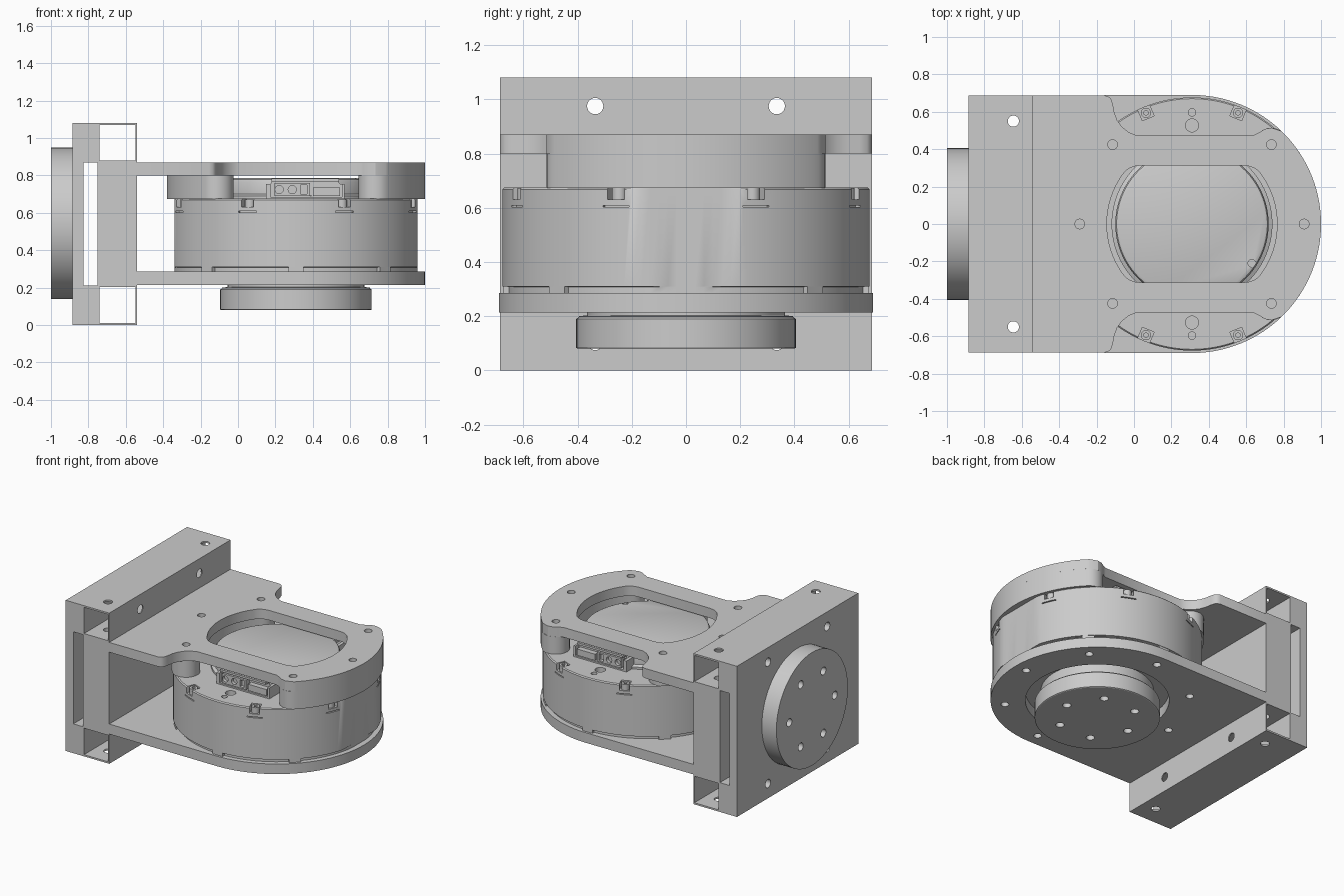
import bpy, bmesh
from math import sin, cos, radians, pi
from mathutils import Matrix, Vector

if "Cube" in bpy.data.objects:
    bpy.data.objects.remove(bpy.data.objects["Cube"])

CX = 0.31    # motor axis in x
RP = 0.69    # plate end radius


def finish(bm, name):
    bmesh.ops.recalc_face_normals(bm, faces=bm.faces)
    me = bpy.data.meshes.new(name)
    bm.to_mesh(me)
    bm.free()
    ob = bpy.data.objects.new(name, me)
    bpy.context.collection.objects.link(ob)
    return ob


def smooth(ob):
    bpy.ops.object.select_all(action='DESELECT')
    bpy.context.view_layer.objects.active = ob
    ob.select_set(True)
    bpy.ops.object.shade_smooth_by_angle(angle=radians(30))


def add_box(bm, x0, x1, y0, y1, z0, z1, rot=None):
    m = Matrix.Translation(((x0 + x1) / 2, (y0 + y1) / 2, (z0 + z1) / 2)) @ Matrix.Diagonal((x1 - x0, y1 - y0, z1 - z0, 1))
    bmesh.ops.create_cube(bm, size=1, matrix=rot @ m if rot else m)


def add_cyl(bm, c, r, depth, axis='Z', seg=24):
    m = Matrix.Translation(c)
    if axis != 'Z':
        m = m @ Matrix.Rotation(pi / 2, 4, 'Y' if axis == 'X' else 'X')
    bmesh.ops.create_cone(bm, cap_ends=True, segments=seg, radius1=r, radius2=r, depth=depth, matrix=m)


def add_prism(bm, pts, z0, z1):
    f = bm.faces.new([bm.verts.new((x, y, z0)) for x, y in pts])
    r = bmesh.ops.extrude_face_region(bm, geom=[f])
    bmesh.ops.translate(bm, vec=(0, 0, z1 - z0), verts=[v for v in r['geom'] if isinstance(v, bmesh.types.BMVert)])
    bmesh.ops.recalc_face_normals(bm, faces=bm.faces)


def prism(name, pts, z0, z1):
    bm = bmesh.new()
    add_prism(bm, pts, z0, z1)
    return finish(bm, name)


def lathe(name, profile, n=96, clamp=9):
    bm = bmesh.new()
    rings = [[bm.verts.new((CX + max(-clamp, min(clamp, r * cos(2 * pi * i / n))), r * sin(2 * pi * i / n), z))
              for i in range(n)] for r, z in profile]
    for a, b in zip(rings, rings[1:]):
        for i in range(n):
            bm.faces.new((a[i], a[(i + 1) % n], b[(i + 1) % n], b[i]))
    bm.faces.new(rings[0])
    bm.faces.new(rings[-1])
    return finish(bm, name)


def cut(ob, bm):
    cutter = finish(bm, "cutter")
    cutter.hide_render = True
    mod = ob.modifiers.new("cut", 'BOOLEAN')
    mod.operation, mod.solver, mod.object = 'DIFFERENCE', 'EXACT', cutter
    bpy.context.view_layer.objects.active = ob
    bpy.ops.object.modifier_apply(modifier=mod.name)
    bpy.data.objects.remove(cutter)


def arc(cx, cy, r, a0, a1, n):
    return [(cx + r * cos(radians(a0 + (a1 - a0) * i / n)), cy + r * sin(radians(a0 + (a1 - a0) * i / n)))
            for i in range(n + 1)]


def polar(r, deg, z):
    return Vector((CX + r * cos(radians(deg)), r * sin(radians(deg)), z))


def spin(deg):
    return Matrix.Translation((CX, 0, 0)) @ Matrix.Rotation(radians(deg), 4, 'Z')


# Mounting block with square channels, side slot and bolt holes
bm = bmesh.new()
add_box(bm, -0.885, -0.54, -0.687, 0.687, 0, 1.08)
block = finish(bm, "mounting_block")
bm = bmesh.new()
add_box(bm, -0.74, -0.548, -1, 1, 0.012, 0.202)
add_box(bm, -0.74, -0.548, -1, 1, 0.88, 1.068)
add_box(bm, -0.825, -0.75, -1, 1, 0.21, 0.87)
cut(block, bm)
bm = bmesh.new()
for s in (-1, 1):
    add_cyl(bm, (-0.645, s * 0.55, 0.54), 0.03, 1.4)
    for z in (0.105, 0.975):
        add_cyl(bm, (-0.7, s * 0.335, z), 0.03, 0.6, 'X')
cut(block, bm)
smooth(block)

# Rear mounting disc
bm = bmesh.new()
add_cyl(bm, (-0.9425, 0, 0.543), 0.405, 0.115, 'X', 64)
rear = finish(bm, "rear_disc")
bm = bmesh.new()
for k in range(6):
    a = radians(60 * k)
    add_cyl(bm, (-1, 0.257 * cos(a), 0.543 + 0.257 * sin(a)), 0.028, 0.16, 'X')
cut(rear, bm)
smooth(rear)

# Lower plate with round opening
low = prism("lower_plate", [(-0.55, -0.687)] + arc(CX, 0, RP, -90, 90, 64) + [(-0.55, 0.687)], 0.213, 0.285)
bm = bmesh.new()
add_cyl(bm, (CX, 0, 0.25), 0.465, 0.3, seg=96)
for k in range(8):
    add_cyl(bm, polar(0.6, 45 * k, 0.25), 0.026, 0.3)
cut(low, bm)
smooth(low)

# Upper plate with scalloped sides and window
side = [(0.01, 0.475), (-0.03, 0.492), (-0.065, 0.52), (-0.09, 0.555), (-0.105, 0.595), (-0.113, 0.64),
        (-0.122, 0.668), (-0.135, 0.68), (-0.155, 0.687), (-0.55, 0.687)]
tip = [(0.64, 0.475), (0.67, 0.49), (0.70, 0.508), (0.735, 0.515)]
half = arc(CX, 0, RP, 0, 46, 32) + tip[::-1] + side
up = prism("upper_plate", half + [(x, -y) for x, y in half[:0:-1]], 0.80, 0.87)
bm = bmesh.new()
q = arc(0, 0, 0.455, 0, 38, 14) + [(0.335, 0.298), (0.31, 0.308), (0.28, 0.312)]
h = q + [(-x, y) for x, y in q[::-1]]
add_prism(bm, [(CX + x, y) for x, y in h + [(x, -y) for x, y in h[-2:0:-1]]], 0.7, 1.0)
spots = [(a, polar(0.6, a, 0.83)) for a in (0, 45, 135, 180, 225, 315)]
for a, p in spots:
    add_cyl(bm, p, 0.026, 0.3)
cut(up, bm)
smooth(up)

# Curved spacers between motor and upper plate
for name, base in (("tip_spacer", 0), ("inner_spacer", 180)):
    c1, c0 = polar(0.6, base + 45, 0), polar(0.6, base - 45, 0)
    pts = arc(CX, 0, RP, base - 45, base + 45, 40) + arc(c1.x, c1.y, 0.09, base + 45, base + 225, 16)[1:-1]
    pts += arc(CX, 0, 0.51, base + 45, base - 45, 40) + arc(c0.x, c0.y, 0.09, base + 135, base + 315, 16)[1:-1]
    sp = prism(name, pts, 0.673, 0.80)
    bm = bmesh.new()
    for a in (-45, 0, 45):
        add_cyl(bm, polar(0.6, base + a, 0.8), 0.026, 0.14)
    cut(sp, bm)
    smooth(sp)

# Motor housing with screw pockets, slots and top holes
body = lathe("motor_housing", [(0.655, 0.284), (0.655, 0.308), (0.677, 0.31), (0.677, 0.668), (0.67, 0.675)], 128, 0.65)
bm = bmesh.new()
for k in range(8):
    rot = spin(22.5 + 45 * k)
    add_box(bm, 0.612, 0.75, -0.034, 0.034, 0.63, 0.72, rot)
    add_box(bm, 0.655, 0.75, -0.052, 0.052, 0.602, 0.609, rot)
for s in (-1, 1):
    add_cyl(bm, (CX, s * 0.527, 0.67), 0.035, 0.1)
    add_cyl(bm, (CX, s * 0.597, 0.67), 0.02, 0.1)
cut(body, bm)
smooth(body)

# Screws in the pockets
bm = bmesh.new()
for k in range(8):
    add_cyl(bm, polar(0.643, 22.5 + 45 * k, 0.65), 0.027, 0.044, seg=20)
screws = finish(bm, "housing_screws")
bm = bmesh.new()
for k in range(8):
    add_cyl(bm, polar(0.643, 22.5 + 45 * k, 0.672), 0.013, 0.03, seg=6)
cut(screws, bm)
smooth(screws)

# Tabs around the lower rim of the housing
bm = bmesh.new()
for k in range(8):
    r = 0.648 if k % 4 == 0 else 0.674
    add_box(bm, r - 0.06, r, -0.04, 0.04, 0.284, 0.312, spin(45 * k))
finish(bm, "rim_tabs")

# Top cap of the motor
cap = lathe("motor_cap", [(0.43, 0.67), (0.43, 0.69), (0.41, 0.70), (0.41, 0.765), (0.403, 0.779), (0.39, 0.785)])
bm = bmesh.new()
add_cyl(bm, (0.63, -0.21, 0.785), 0.02, 0.02)
cut(cap, bm)
smooth(cap)

# Connector hoods and sockets on both sides
for s, tag in ((-1, "front"), (1, "back")):
    bm = bmesh.new()
    y0, y1 = sorted((s * 0.46, s * 0.33))
    add_box(bm, 0.15, 0.57, y0, y1, 0.672, 0.783)
    bmesh.ops.bevel(bm, geom=[e for e in bm.edges if all(v.co.z > 0.7 for v in e.verts)
                              and abs(e.verts[0].co.y - e.verts[1].co.y) > 0.05],
                    offset=0.03, segments=5, affect='EDGES')
    hood = finish(bm, tag + "_connector_hood")
    bm = bmesh.new()
    y0, y1 = sorted((s * 0.5, s * 0.42))
    add_box(bm, 0.175, 0.555, y0, y1, 0.685, 0.768)
    cut(hood, bm)
    smooth(hood)
    bm = bmesh.new()
    y0, y1 = sorted((s * 0.458, s * 0.41))
    add_box(bm, 0.195, 0.385, y0, y1, 0.69, 0.758)
    add_box(bm, 0.40, 0.545, y0, y1, 0.69, 0.735)
    sock = finish(bm, tag + "_connector_socket")
    bm = bmesh.new()
    for x in (0.22, 0.29):
        add_cyl(bm, (x, s * 0.46, 0.724), 0.022, 0.05, 'Y', 16)
    add_box(bm, 0.335, 0.37, *sorted((s * 0.5, s * 0.435)), 0.70, 0.748)
    cut(sock, bm)
    smooth(sock)

# Output disc under the motor, with neck
out = lathe("output_disc", [(0.40, 0.08), (0.405, 0.083), (0.405, 0.19), (0.395, 0.197), (0.395, 0.2), (0.365, 0.203),
                            (0.365, 0.29)])
bm = bmesh.new()
for k in range(6):
    add_cyl(bm, polar(0.257, 60 * k, 0.08), 0.028, 0.16)
cut(out, bm)
smooth(out)
